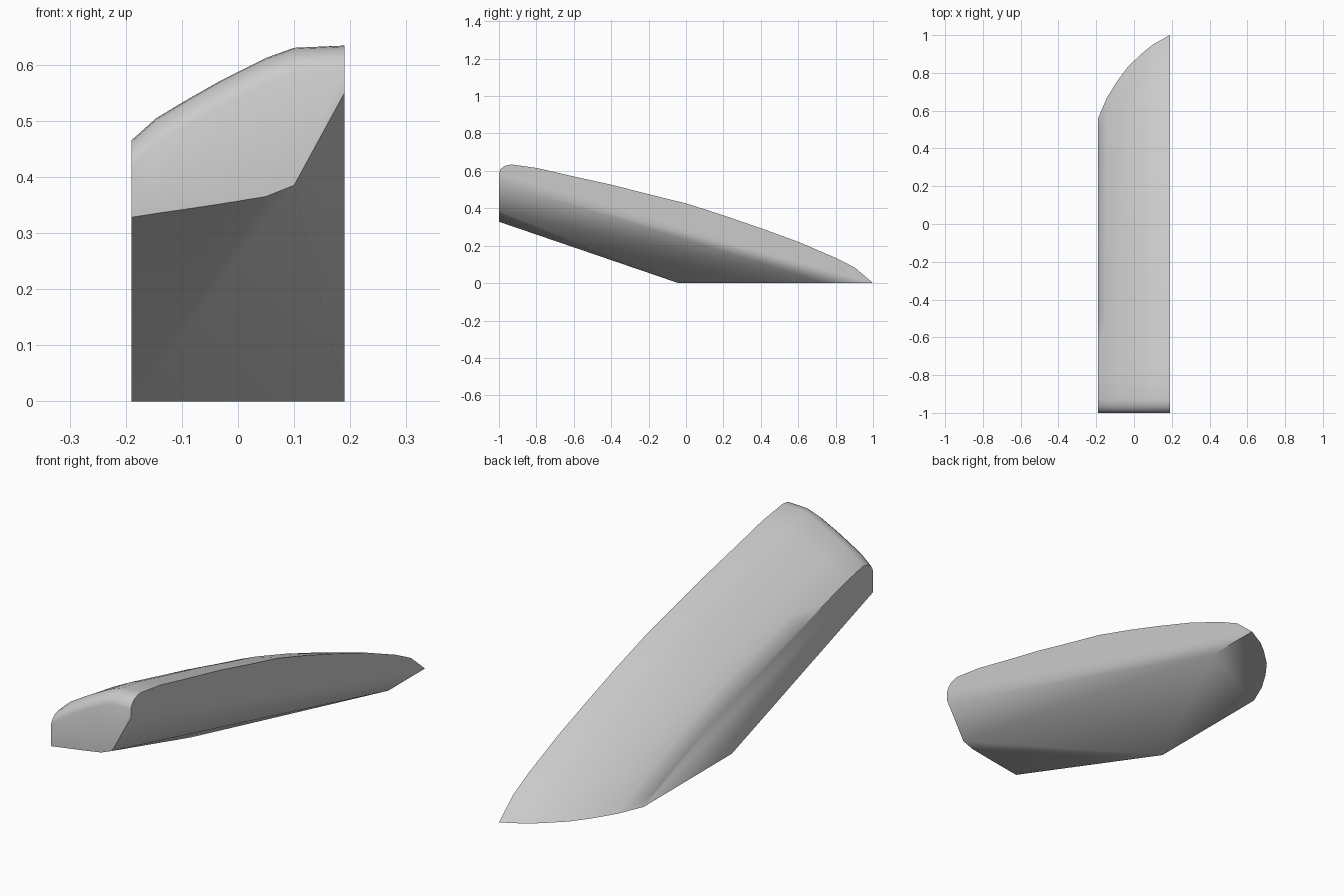
import bpy
import bmesh
import math

if "Cube" in bpy.data.objects:
    bpy.data.objects.remove(bpy.data.objects["Cube"], do_unlink=True)

HALF = 0.19      # half width
CREST = -0.93    # y of the highest line near the front

# Stations across the width: x, front lower height, crest height, rear edge y
STATIONS = [
    (-HALF, 0.328, 0.465, 0.56),
    (-0.145, 0.335, 0.505, 0.665),
    (-0.09, 0.343, 0.538, 0.755),
    (-0.03, 0.352, 0.572, 0.835),
    (0.05, 0.365, 0.612, 0.91),
    (0.1, 0.385, 0.63, 0.95),
    (HALF, 0.55, 0.634, 1.0),
]

# Fall of the top from crest to rear edge: distance, left height, right height
FALL = [
    (0.07, 0.97, 0.955), (0.17, 0.9, 0.87), (0.275, 0.83, 0.775),
    (0.378, 0.75, 0.69), (0.482, 0.672, 0.605), (0.585, 0.572, 0.52),
    (0.689, 0.463, 0.395), (0.793, 0.348, 0.27), (0.896, 0.214, 0.135),
    (0.95, 0.13, 0.07), (1.0, 0.0, 0.0),
]

# Rounded nose: y, drop below the crest
NOSE = [(-1.0, 0.045), (-0.99, 0.024), (-0.972, 0.009), (-0.95, 0.002), (CREST, 0.0)]


def profile(x, low, crest, rear):
    """Front lower edge, over the nose, along the top, down to the rear edge."""
    mix = math.sqrt((x + HALF) / (2 * HALF))
    points = [(x, -1.0, low)]
    points += [(x, y, crest - drop) for y, drop in NOSE]
    for t, left, right in FALL:
        height = right + (left - right) * mix
        points.append((x, CREST + t * (rear - CREST), crest * height))
    return points


bm = bmesh.new()
columns = [[bm.verts.new(p) for p in profile(*s)] for s in STATIONS]

# Nose and top skin
for a, b in zip(columns, columns[1:]):
    for i in range(len(a) - 1):
        bm.faces.new((a[i], b[i], b[i + 1], a[i + 1]))

# Underside folds, running from the front lower edge to the flat base
right_heel = bm.verts.new((-HALF, -0.04, 0))
left_heel = bm.verts.new((HALF, 0.75, 0))
left_chin = bm.verts.new((HALF, -0.91, 0.508))
front = [c[0] for c in columns]
for a, b in zip(front[:-1], front[1:-1]):
    bm.faces.new((a, right_heel, b))
bm.faces.new((front[-2], right_heel, left_heel))
bm.faces.new((front[-2], left_heel, left_chin))
bm.faces.new((front[-2], left_chin, front[-1]))

# Flat base and the two flat sides
bm.faces.new([right_heel] + [c[-1] for c in columns] + [left_heel])
bm.faces.new(columns[0] + [right_heel])
bm.faces.new(columns[-1] + [left_heel, left_chin])
bmesh.ops.recalc_face_normals(bm, faces=bm.faces[:])

mesh = bpy.data.meshes.new("wedge_body")
bm.to_mesh(mesh)
bm.free()
body = bpy.data.objects.new("wedge_body", mesh)
bpy.context.collection.objects.link(body)

# Plain light grey
grey = bpy.data.materials.new("light_grey")
grey.use_nodes = True
colour = (0.6, 0.6, 0.6, 1)
grey.diffuse_color = colour
grey.node_tree.nodes["Principled BSDF"].inputs["Base Color"].default_value = colour
mesh.materials.append(grey)

bpy.ops.object.select_all(action="DESELECT")
body.select_set(True)
bpy.context.view_layer.objects.active = body
bpy.ops.object.shade_smooth_by_angle(angle=math.radians(45))
